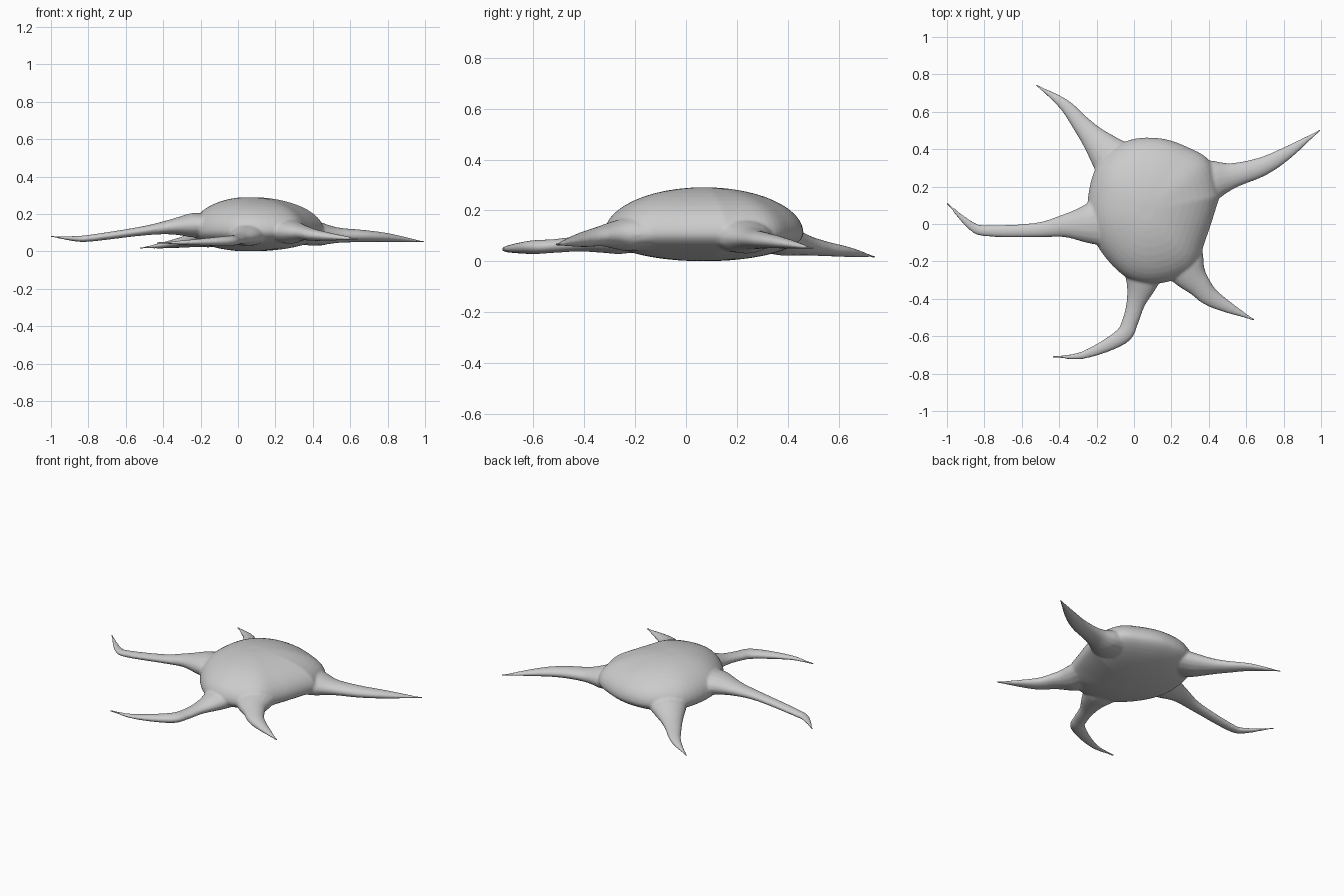
import bpy, bmesh, math
from mathutils import Vector

if "Cube" in bpy.data.objects:
    bpy.data.objects.remove(bpy.data.objects["Cube"])

clay = bpy.data.materials.new("grey clay")
clay.diffuse_color = (0.6, 0.6, 0.6, 1)
clay.use_nodes = True
clay.node_tree.nodes["Principled BSDF"].inputs["Base Color"].default_value = clay.diffuse_color


def spline(keys, steps):
    """Catmull-Rom samples through 4D keys."""
    pts = [Vector(k) for k in keys]
    pts = [2 * pts[0] - pts[1]] + pts + [2 * pts[-1] - pts[-2]]
    out = []
    for i in range(1, len(pts) - 2):
        a, b, c, d = pts[i - 1:i + 3]
        for s in range(steps):
            t = s / steps
            out.append(0.5 * (2 * b + (c - a) * t + (2 * a - 5 * b + 4 * c - d) * t * t
                              + (3 * b - a - 3 * c + d) * t ** 3))
    return out + [pts[-2]]


def loft(bm, rings):
    """Skin closed rings of points and cap both ends."""
    loops = [[bm.verts.new(p) for p in ring] for ring in rings]
    n = len(loops[0])
    for a, b in zip(loops, loops[1:]):
        for i in range(n):
            bm.faces.new((a[i], a[(i + 1) % n], b[(i + 1) % n], b[i]))
    bm.faces.new(loops[0][::-1])
    bm.faces.new(loops[-1])


def dome(bm, outline, mid, waist, top):
    """Plan outline scaled by an elliptic profile, from z = 0 to top."""
    pts = [Vector(p) for p in spline(outline + outline[:1], 5)][:-1]
    rings = []
    for i in range(1, 24):
        a = math.pi * (i / 24 - .5)
        z = waist + math.sin(a) * (top - waist if a > 0 else waist)
        rings.append([(*(mid + (p - mid) * math.cos(a)), z) for p in pts])
    loft(bm, rings)


def arm(bm, *keys):
    """Tapered arm through keys of x, y, z, half width; flatter than wide."""
    samples = spline(keys, 6)
    rings = []
    for i, (x, y, z, w) in enumerate(samples):
        a, b = samples[max(i - 1, 0)], samples[min(i + 1, len(samples) - 1)]
        side = Vector((a[1] - b[1], b[0] - a[0], 0)).normalized()
        w = max(w, .006)
        h = max(min(w * .62, .065), .006)
        rings.append([Vector((x, y, z)) + side * w * math.cos(t) + Vector((0, 0, h * math.sin(t)))
                      for t in (k * math.tau / 16 for k in range(16))])
    loft(bm, rings)


bm = bmesh.new()

# Domed body
dome(bm, [(.46, .15), (.41, .33), (.29, .41), (.13, .46), (-.05, .44), (-.20, .31), (-.25, .08),
          (-.20, -.11), (-.05, -.28), (.12, -.32), (.31, -.25), (.385, -.08)],
     Vector((.06, .07)), .11, .291)

# Back right arm
arm(bm, (.30, .20, .10, .15), (.42, .235, .095, .11), (.53, .26, .087, .068),
    (.68, .305, .082, .052), (.81, .375, .073, .037), (1.0, .505, .05, .004))
# Back left arm
arm(bm, (-.05, .28, .11, .15), (-.20, .44, .07, .077), (-.275, .525, .053, .052),
    (-.375, .64, .036, .032), (-.525, .745, .017, .004))
# Left arm
arm(bm, (-.10, .02, .14, .16), (-.25, 0, .14, .105), (-.37, -.01, .13, .063),
    (-.52, -.032, .108, .04), (-.78, -.037, .072, .031), (-.87, -.01, .068, .024),
    (-1.005, .115, .08, .004))
# Front arm
arm(bm, (.06, -.20, .10, .13), (.04, -.32, .085, .085), (.01, -.42, .07, .052),
    (-.02, -.52, .06, .044), (-.07, -.605, .055, .044), (-.27, -.70, .048, .022),
    (-.44, -.71, .045, .005))
# Front right arm
arm(bm, (.22, -.10, .11, .15), (.28, -.24, .105, .105), (.345, -.325, .10, .067),
    (.43, -.405, .085, .047), (.645, -.515, .065, .004))

bmesh.ops.recalc_face_normals(bm, faces=bm.faces)
mesh = bpy.data.meshes.new("star_body")
bm.to_mesh(mesh)
bm.free()
star = bpy.data.objects.new("star_body", mesh)
bpy.context.collection.objects.link(star)
mesh.materials.append(clay)

# Fuse body and arms into one soft skin
fuse = star.modifiers.new("fuse", 'REMESH')
fuse.mode = 'VOXEL'
fuse.voxel_size = .007
fuse.use_smooth_shade = True
soft = star.modifiers.new("soften", 'SMOOTH')
soft.factor = .5
soft.iterations = 10
